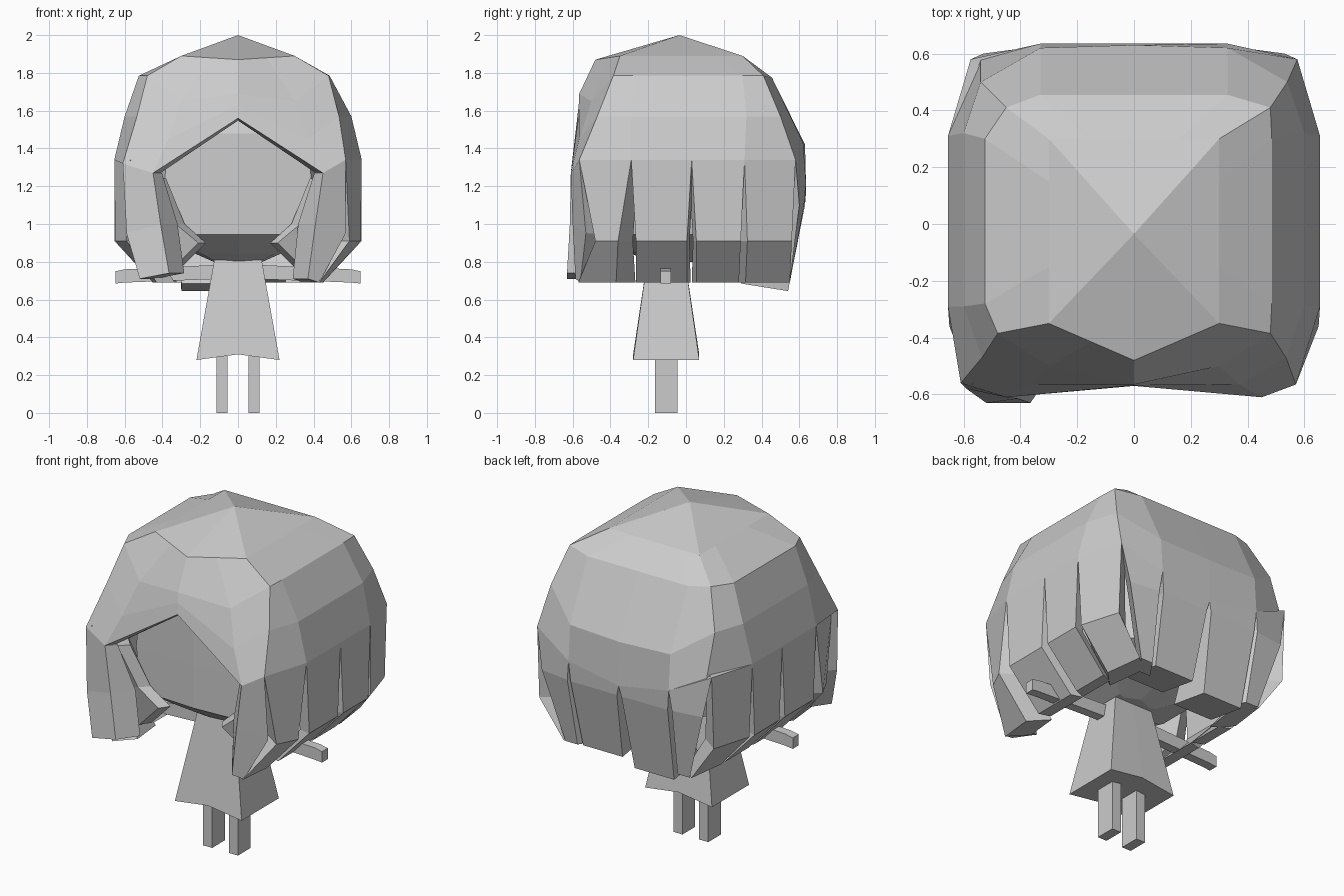
import bpy, bmesh
from mathutils import Vector

if "Cube" in bpy.data.objects:
    bpy.data.objects.remove(bpy.data.objects["Cube"])

grey = bpy.data.materials.new("plain_grey")
grey.diffuse_color = (0.6, 0.6, 0.6, 1)
grey.use_nodes = True
grey.node_tree.nodes["Principled BSDF"].inputs["Base Color"].default_value = grey.diffuse_color


def make(name, verts, faces):
    """Flat-shaded object with outward normals."""
    bm = bmesh.new()
    vs = [bm.verts.new(v) for v in verts]
    for f in faces:
        bm.faces.new([vs[i] for i in f])
    bmesh.ops.recalc_face_normals(bm, faces=bm.faces)
    me = bpy.data.meshes.new(name)
    bm.to_mesh(me)
    bm.free()
    me.materials.append(grey)
    ob = bpy.data.objects.new(name, me)
    bpy.context.collection.objects.link(ob)
    return ob


def loft(name, rings):
    """Skin and cap a stack of closed rings with equal point counts."""
    n = len(rings[0])
    verts = [p for r in rings for p in r]
    faces = [(k*n + i, k*n + (i+1) % n, (k+1)*n + (i+1) % n, (k+1)*n + i)
             for k in range(len(rings)-1) for i in range(n)]
    faces += [tuple(range(n)), tuple(range(len(verts)-n, len(verts)))]
    return make(name, verts, faces)


def rect(cx, cy, hx, hy, z):
    return [(cx-hx, cy-hy, z), (cx+hx, cy-hy, z), (cx+hx, cy+hy, z), (cx-hx, cy+hy, z)]


def full(half, left=None):
    """Mirror a half ring (front middle to back middle); left replaces some mirrored points."""
    left = left or {}
    return half + [left.get(i, (-half[i][0], half[i][1], half[i][2]))
                   for i in range(len(half)-2, 0, -1)]


# Hair cap: half rings from front middle round to back middle
crown = [(0, -.48, 1.87), (.15, -.415, 1.88), (.30, -.35, 1.89), (.30, -.15, 1.89),
         (.30, .15, 1.89), (.30, .30, 1.89), (.16, .30, 1.89), (0, .30, 1.89)]
upper = [(0, -.565, 1.69), (.30, -.50, 1.65), (.48, -.385, 1.785), (.485, -.28, 1.785),
         (.485, .30, 1.785), (.48, .41, 1.785), (.33, .455, 1.775), (0, .455, 1.775)]
middle = [(0, -.568, 1.63), (.37, -.565, 1.45), (.535, -.47, 1.57), (.60, -.29, 1.57),
          (.60, .32, 1.57), (.54, .50, 1.57), (.33, .62, 1.43), (0, .63, 1.42)]
rim = [(0, -.57, 1.56), (.45, -.61, 1.27), (.57, -.565, 1.34), (.655, -.29, 1.34),
       (.655, .31, 1.34), (.575, .58, 1.34), (.33, .635, 1.22), (0, .635, 1.16)]
rings = [full(rim, {2: (-.61, -.56, 1.32), 5: (-.54, .585, 1.30)}),
         full(middle),
         full(upper, {3: (-.525, -.28, 1.785), 4: (-.525, .30, 1.785), 5: (-.45, .41, 1.785)}),
         full(crown)]
n = len(rings[0])
verts = [p for r in rings for p in r] + [(0, -.035, 2.0)]
faces = [(k*n + i, k*n + (i+1) % n, (k+1)*n + (i+1) % n, (k+1)*n + i)
         for k in range(3) for i in range(n)]
faces += [(3*n + i, 3*n + (i+1) % n, 4*n) for i in range(n)]
cap = make("hair_cap", verts, faces)
shell = cap.modifiers.new("thickness", 'SOLIDIFY')
shell.thickness = .06
shell.offset = -1


# Hair locks: outer edge pairs at top, bend and tip, thickened toward the head
def lock(name, pairs, side, thick=(.08, .08, .08), lift=0):
    rows = []
    for (a, b), t in zip(pairs, thick):
        a, b = (Vector((p[0]*side, p[1], p[2])) for p in (a, b))
        mid = (a + b) / 2
        inward = Vector((-mid.x, -mid.y, 0)).normalized() * t
        if t > .2:
            inward = Vector((0, -t, lift))
        rows.append([a, b, b + inward, a + inward])
    return loft(name, rows)


THICK = (.07, .14, .14)
locks = {
    "side_front_lock": [((.655, -.29, 1.34), (.655, .03, 1.34)),
                        ((.655, -.265, .91), (.655, .005, .91)),
                        ((.45, -.265, .69), (.45, .005, .69))],
    "side_back_lock": [((.655, .03, 1.34), (.655, .31, 1.34)),
                       ((.655, .055, .91), (.655, .29, .91)),
                       ((.45, .055, .69), (.45, .28, .69))],
    "back_corner_lock": [((.655, .31, 1.34), (.575, .58, 1.34)),
                         ((.645, .325, .91), (.575, .56, .91)),
                         ((.45, .315, .69), (.42, .55, .69))],
    "back_outer_lock": [((.575, .58, 1.34), (.33, .635, 1.22)),
                        ((.53, .60, 1.10), (.345, .625, 1.10)),
                        ((.41, .55, .69), (.33, .55, .69))],
    "front_corner_lock": [((.57, -.565, 1.34), (.655, -.29, 1.34)),
                          ((.59, -.48, .91), (.65, -.36, .91)),
                          ((.43, -.57, .69), (.45, -.37, .69))],
    "inner_cheek_lock": [((.43, -.52, 1.24), (.52, -.42, 1.24)),
                         ((.33, -.47, 1.0), (.47, -.40, .95)),
                         ((.21, -.45, .90), (.37, -.40, .74))],
}
for side, word in ((1, "right"), (-1, "left")):
    for name, pairs in locks.items():
        lock(f"{word}_{name}", pairs, side,
             THICK if name.startswith(("front", "back")) else (.07, .07, .07))
    # Middle back locks, with broad undersides; the left one hangs lower
    low = .69 if side > 0 else .645
    lock(f"{word}_back_inner_lock", [((.33, .635, 1.22), (0, .635, 1.16)),
                                     ((.32, .63, 1.10), (.015, .63, 1.10)),
                                     ((.30, .54, low), (.04, .54, low))],
         side, (.08, .10, .25), .04)

# Front locks: the left tip flicks forward and outward
lock("right_front_lock", [((.45, -.61, 1.27), (.57, -.565, 1.34)),
                          ((.41, -.60, 1.0), (.57, -.53, .95)),
                          ((.37, -.585, .71), (.43, -.56, .69))], 1, THICK)
lock("left_front_lock", [((.45, -.61, 1.27), (.61, -.56, 1.32)),
                         ((.41, -.615, 1.0), (.59, -.58, .95)),
                         ((.365, -.63, .74), (.52, -.63, .71))], -1, THICK)


# Head: broad flat face and a chin tapering to the neck
def head_ring(hx, front, back, z):
    return full([(0, front, z), (hx*.85, front + .02, z), (hx, front*.6, z),
                 (hx, back*.6, z), (hx*.7, back - .04, z), (0, back, z)])


loft("head", [head_ring(.13, -.20, .06, .80), head_ring(.22, -.28, .18, .84),
              head_ring(.42, -.42, .40, .945), head_ring(.46, -.42, .45, 1.2),
              head_ring(.43, -.42, .42, 1.48), head_ring(.28, -.28, .28, 1.70)])

# Dress: flared, with an arched hem
hem = [(-.22, -.28, .28), (0, -.28, .31), (.22, -.28, .28),
       (.22, .07, .28), (0, .07, .31), (-.22, .07, .28)]
neck = [(x*.57, -.105 + (y + .105)*.57, .81) for x, y, z in hem]
loft("dress", [hem, neck])

for s, word in ((1, "right"), (-1, "left")):
    # Legs
    loft(f"{word}_leg", [rect(s*.085, -.105, .03, .06, 0), rect(s*.085, -.105, .03, .06, .33)])
    # Arms
    loft(f"{word}_arm", [[(s*x, -.135, lo), (s*x, -.08, lo), (s*x, -.08, hi), (s*x, -.135, hi)]
                         for x, lo, hi in ((.08, .71, .785), (.60, .69, .76), (.648, .685, .75))])
